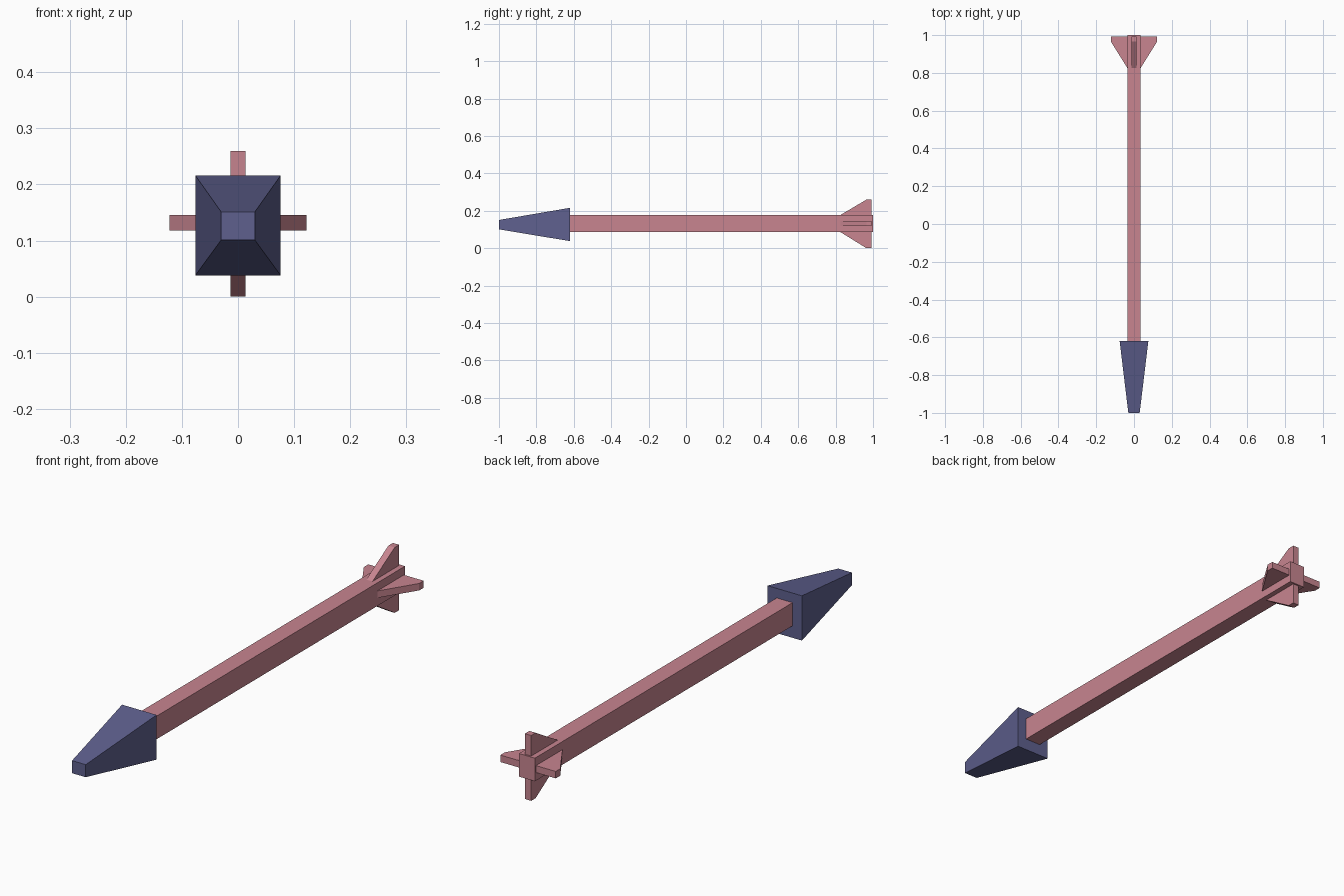
import bpy, bmesh
from mathutils import Matrix, Vector

if "Cube" in bpy.data.objects:
    bpy.data.objects.remove(bpy.data.objects["Cube"])

ZC = 0.132  # height of the arrow's axis


def material(name, rgb):
    m = bpy.data.materials.new(name)
    m.diffuse_color = (*rgb, 1)
    m.use_nodes = True
    m.node_tree.nodes["Principled BSDF"].inputs["Base Color"].default_value = m.diffuse_color
    return m


PINK = material("dusty pink", (0.58, 0.235, 0.28))
BLUE = material("slate blue", (0.112, 0.116, 0.27))


def loft(name, ring_a, ring_b, mat):
    """Solid between two matching outlines."""
    bm = bmesh.new()
    a = [bm.verts.new(p) for p in ring_a]
    b = [bm.verts.new(p) for p in ring_b]
    bm.faces.new(a)
    bm.faces.new(b[::-1])
    n = len(a)
    for i in range(n):
        bm.faces.new((a[i], b[i], b[(i + 1) % n], a[(i + 1) % n]))
    bmesh.ops.recalc_face_normals(bm, faces=bm.faces)
    mesh = bpy.data.meshes.new(name)
    bm.to_mesh(mesh)
    bm.free()
    mesh.materials.append(mat)
    ob = bpy.data.objects.new(name, mesh)
    bpy.context.collection.objects.link(ob)
    return ob


def rect(y, hx, hz, z):
    return [(sx * hx, y, z + sz * hz)
            for sx, sz in ((-1, -1), (1, -1), (1, 1), (-1, 1))]


# Square shaft and blunt tapered head
loft("shaft", rect(-0.62, 0.035, 0.046, ZC), rect(1.0, 0.035, 0.046, ZC), PINK)
loft("arrow_head", rect(-1.0, 0.03, 0.025, 0.126),
     rect(-0.62, 0.076, 0.089, 0.127), BLUE)


# Four tail fins: (name, outward direction, shaft half size, outer reach)
def fin(name, out, root, reach):
    out = Vector(out)
    side = out.cross(Vector((0, 1, 0))) * 0.0138
    centre = Vector((0, 0, ZC))
    profile = [(0.826, root - 0.01), (0.826, root), (0.965, reach),
               (0.993, reach), (0.993, root - 0.01)]
    pts = [centre + Vector((0, y, 0)) + out * r for y, r in profile]
    loft(name, [p - side for p in pts], [p + side for p in pts], PINK)


fin("top_fin", (0, 0, 1), 0.046, 0.128)
fin("bottom_fin", (0, 0, -1), 0.046, ZC)
fin("right_fin", (1, 0, 0), 0.035, 0.122)
fin("left_fin", (-1, 0, 0), 0.035, 0.122)
